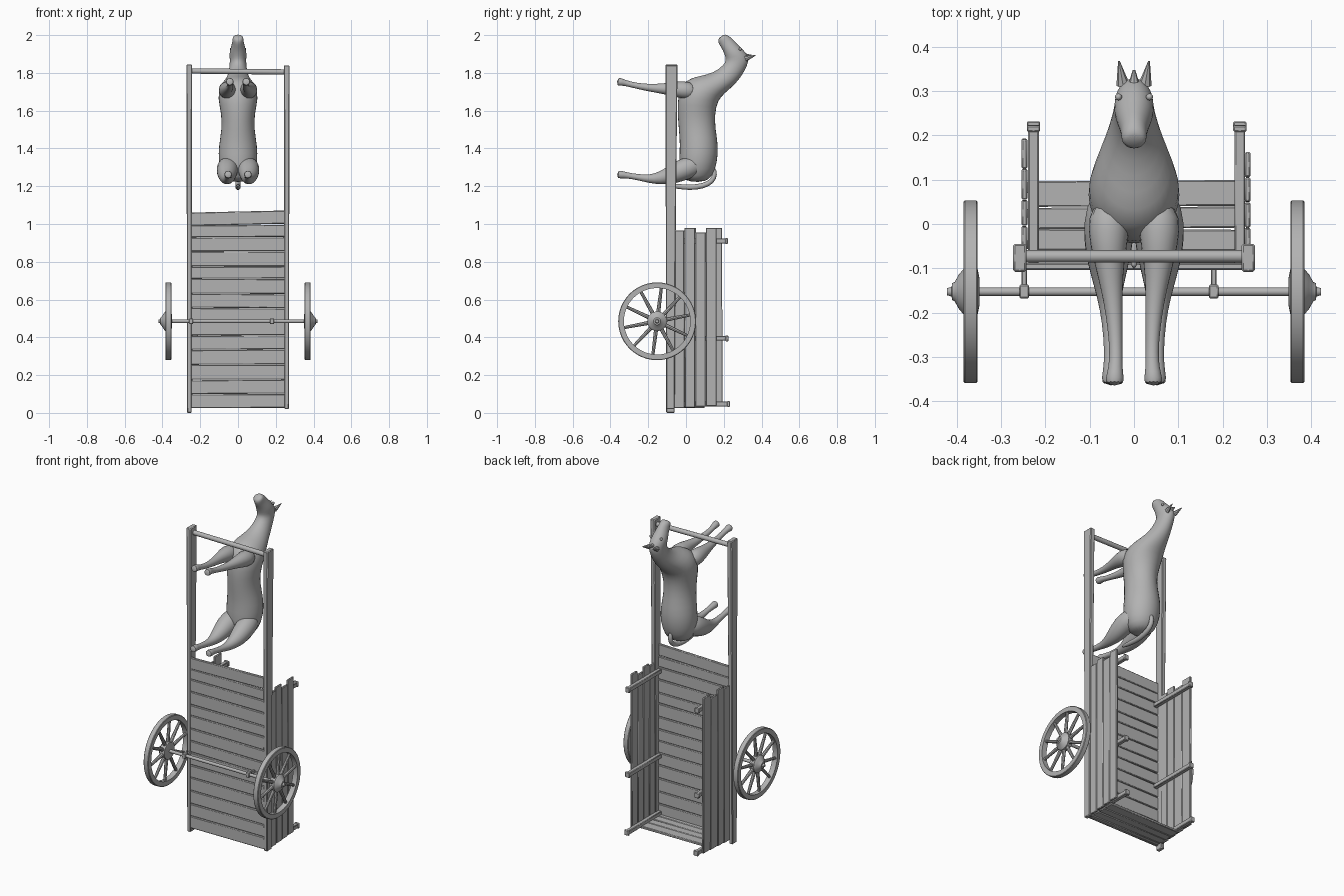
import bpy, bmesh, math, random
from mathutils import Vector, Matrix

if "Cube" in bpy.data.objects:
    bpy.data.objects.remove(bpy.data.objects["Cube"])

random.seed(4)
grey = bpy.data.materials.new("weathered_grey")
grey.diffuse_color = (0.45, 0.45, 0.45, 1)
grey.use_nodes = True
grey.node_tree.nodes["Principled BSDF"].inputs["Base Color"].default_value = grey.diffuse_color


def finish(name, bm, angle=40, bevel=0.0, subsurf=0):
    """Turn a bmesh into a shaded, named object."""
    bmesh.ops.recalc_face_normals(bm, faces=bm.faces)
    me = bpy.data.meshes.new(name)
    bm.to_mesh(me)
    bm.free()
    me.materials.append(grey)
    ob = bpy.data.objects.new(name, me)
    bpy.context.collection.objects.link(ob)
    if bevel:
        mod = ob.modifiers.new("soft_edges", 'BEVEL')
        mod.width, mod.segments = bevel, 1
    if subsurf:
        mod = ob.modifiers.new("smooth", 'SUBSURF')
        mod.levels = mod.render_levels = subsurf
    bpy.ops.object.select_all(action='DESELECT')
    ob.select_set(True)
    bpy.context.view_layer.objects.active = ob
    bpy.ops.object.shade_smooth_by_angle(angle=math.radians(angle))
    return ob


def box(name, lo, hi, bevel=0.003, tilt=0.0, axis='Y'):
    lo, hi = Vector(lo), Vector(hi)
    size = hi - lo
    m = (Matrix.Translation((lo + hi) / 2) @ Matrix.Rotation(tilt, 4, axis)
         @ Matrix.Diagonal((*size, 1)))
    bm = bmesh.new()
    bmesh.ops.create_cube(bm, size=1, matrix=m)
    return finish(name, bm, bevel=bevel)


def rod(name, a, b, r1, r2=None, sides=12):
    a, b = Vector(a), Vector(b)
    d = b - a
    m = Matrix.Translation((a + b) / 2) @ d.to_track_quat('Z', 'Y').to_matrix().to_4x4()
    bm = bmesh.new()
    bmesh.ops.create_cone(bm, cap_ends=True, segments=sides, radius1=r1,
                          radius2=r1 if r2 is None else r2, depth=d.length, matrix=m)
    return finish(name, bm)


def loft(name, rings, sides=16, subsurf=1):
    """Skin elliptical rings given as (centre, half axis u, half axis v)."""
    bm = bmesh.new()
    loops = []
    for c, u, v in rings:
        loops.append([bm.verts.new(c + u * math.cos(t) + v * math.sin(t))
                      for t in (math.tau * i / sides for i in range(sides))])
    for p, q in zip(loops, loops[1:]):
        for i in range(sides):
            j = (i + 1) % sides
            bm.faces.new((p[i], p[j], q[j], q[i]))
    bm.faces.new(loops[0])
    bm.faces.new(loops[-1])
    return finish(name, bm, angle=70, subsurf=subsurf)


def limb(name, path):
    """Tapered limb through (x, y, z, radius) points, bending in the side plane."""
    pts = [Vector(p[:3]) for p in path]
    rings = []
    for i, p in enumerate(path):
        t = pts[min(i + 1, len(pts) - 1)] - pts[max(i - 1, 0)]
        v = Vector((0, -t.z, t.y)).normalized() * p[3]
        rings.append((pts[i], Vector((p[3], 0, 0)), v))
    return loft(name, rings, sides=12)


def lathe(name, centre, profile, closed=False, sides=40):
    """Spin (x, radius) points about the x axis."""
    bm = bmesh.new()
    c = Vector(centre)
    loops = [[bm.verts.new(c + Vector((x, r * math.cos(t), r * math.sin(t))))
              for t in (math.tau * i / sides for i in range(sides))] for x, r in profile]
    pairs = list(zip(loops, loops[1:])) + ([(loops[-1], loops[0])] if closed else [])
    for p, q in pairs:
        for i in range(sides):
            j = (i + 1) % sides
            bm.faces.new((p[i], p[j], q[j], q[i]))
    if not closed:
        bm.faces.new(loops[0])
        bm.faces.new(loops[-1])
    return finish(name, bm)


# --- Cart: long shafts, tapered toward the tail end, and the cross bar
for s, z0, z1 in ((-1, 0.0, 1.845), (1, 0.02, 1.84)):
    x = 0.258 * s
    bm = bmesh.new()
    rings = [(z0, -0.105, -0.060, 0.012), (0.9, -0.107, -0.055, 0.013), (z1, -0.108, -0.045, 0.015)]
    loops = [[bm.verts.new((x + dx * w, y, z)) for dx, y in ((-1, a), (1, a), (1, b), (-1, b))]
             for z, a, b, w in rings]
    for p, q in zip(loops, loops[1:]):
        for i in range(4):
            bm.faces.new((p[i], p[(i + 1) % 4], q[(i + 1) % 4], q[i]))
    bm.faces.new(loops[0])
    bm.faces.new(loops[-1])
    finish("shaft", bm, bevel=0.004)
rod("cross_bar", (-0.255, -0.073, 1.81), (0.255, -0.073, 1.805), 0.014)

# Floor planks across the bed
edges = [0.025, 0.1, 0.175, 0.255, 0.335, 0.41, 0.485, 0.555, 0.63, 0.71, 0.775, 0.855, 0.93, 0.995, 1.067]
for i, (a, b) in enumerate(zip(edges, edges[1:])):
    tilt = -0.022 if i == 13 else random.uniform(-0.008, 0.008)
    box("floor_plank", (-0.25, -0.104, a + 0.001), (0.25, -0.088, b - 0.001), 0.004, tilt)

# End board planks
for a, b in ((-0.088, -0.062), (-0.06, -0.012), (-0.01, 0.038), (0.04, 0.098)):
    box("end_plank", (-0.24, a, 0.025), (0.245, b, 0.04), 0.003, random.uniform(-0.008, 0.008), 'Z')

# Side planks and the stakes holding them
sides = {1: (0.250, 0.263, (-0.066, -0.008, 0.049, 0.105, 0.163)),
         -1: (-0.254, -0.241, (-0.06, -0.004, 0.055, 0.125, 0.193))}
tops = (0.965, 0.98, 0.955, 0.98)
for s, (x0, x1, ys) in sides.items():
    for k in range(4):
        box("side_plank", (x0, ys[k] + 0.001, 0.025 + 0.004 * k), (x1, ys[k + 1] - 0.001, tops[k]),
            0.003, random.uniform(-0.003, 0.003), 'X')
    xc = 0.239 if s > 0 else -0.227
    for z, y1 in ((0.91, 0.22), (0.395, 0.222), (0.047, 0.23)):
        box("side_stake", (xc - 0.012, -0.09, z - 0.013), (xc + 0.012, y1, z + 0.013), 0.003)
        box("stake_head", (xc - 0.015, y1 - 0.012, z - 0.016), (xc + 0.015, y1 + 0.002, z + 0.016), 0.003)

# --- Axle with its two hangers
AY, AZ = -0.153, 0.485
rod("axle", (-0.41, AY, AZ), (0.41, AY, AZ), 0.0095, sides=16)
for x in (-0.248, 0.18):
    box("axle_bracket", (x - 0.011, AY - 0.015, AZ - 0.015), (x + 0.011, AY + 0.016, AZ + 0.015))
    box("axle_hanger", (x - 0.006, AY, AZ - 0.01), (x + 0.006, -0.09, AZ + 0.01), 0.002)

# --- Spoked wheels
for s in (-1, 1):
    c = (0.369 * s, AY, AZ)
    lathe("wheel_rim", c, [(-0.016, 0.176), (-0.016, 0.203), (-0.013, 0.206), (0.013, 0.206),
                           (0.016, 0.203), (0.016, 0.176)], closed=True, sides=48)
    lathe("wheel_hub", c, [(s * x, r) for x, r in ((-0.02, 0.03), (-0.016, 0.05), (0.015, 0.052),
                           (0.026, 0.04), (0.036, 0.022), (0.042, 0.019), (0.043, 0.011), (0.053, 0.008))], sides=24)
    for k in range(10):
        t = math.tau * (k + 0.3) / 10
        d = Vector((0, math.cos(t), math.sin(t)))
        rod("wheel_spoke", Vector(c) + d * 0.04, Vector(c) + d * 0.18, 0.011, 0.008, 8)

# --- Horse: body, neck and head from (back y, z, belly y, z, half width)
outline = [
    (0.10, 1.222, 0.03, 1.222, 0.040), (0.145, 1.255, -0.03, 1.24, 0.085),
    (0.168, 1.33, -0.04, 1.33, 0.107), (0.174, 1.41, -0.033, 1.42, 0.104),
    (0.158, 1.50, -0.04, 1.50, 0.088), (0.154, 1.58, -0.047, 1.59, 0.089),
    (0.17, 1.655, -0.047, 1.68, 0.111), (0.21, 1.695, -0.012, 1.765, 0.098),
    (0.258, 1.735, 0.07, 1.783, 0.070), (0.298, 1.785, 0.145, 1.80, 0.052),
    (0.326, 1.84, 0.197, 1.84, 0.045), (0.338, 1.882, 0.212, 1.865, 0.044),
    (0.305, 1.922, 0.207, 1.888, 0.047), (0.266, 1.958, 0.195, 1.92, 0.037),
    (0.241, 1.987, 0.175, 1.95, 0.029), (0.216, 2.003, 0.168, 1.97, 0.030),
    (0.198, 2.003, 0.175, 1.985, 0.020)]
loft("horse_body", [(Vector((0, (a + c) / 2, (b + d) / 2)), Vector((w, 0, 0)),
                     Vector((0, (a - c) / 2, (b - d) / 2))) for a, b, c, d, w in outline])

for s in (-1, 1):
    limb("front_leg", [(s * x, y, z, r) for x, y, z, r in (
        (0.055, 0.05, 1.70, 0.045), (0.058, -0.02, 1.712, 0.050), (0.056, -0.09, 1.715, 0.034),
        (0.050, -0.15, 1.718, 0.025), (0.045, -0.20, 1.722, 0.020), (0.041, -0.27, 1.733, 0.015),
        (0.041, -0.315, 1.745, 0.016), (0.043, -0.335, 1.750, 0.018), (0.044, -0.366, 1.755, 0.026))])
    limb("hind_leg", [(s * x, y, z, r) for x, y, z, r in (
        (0.050, 0.08, 1.32, 0.050), (0.056, 0.0, 1.295, 0.062), (0.058, -0.06, 1.268, 0.055),
        (0.058, -0.11, 1.248, 0.043), (0.056, -0.17, 1.238, 0.027), (0.054, -0.22, 1.242, 0.019),
        (0.052, -0.29, 1.254, 0.015), (0.052, -0.33, 1.260, 0.018), (0.052, -0.366, 1.264, 0.026))])
    # Ears and eyes
    rod("ear", (s * 0.025, 0.315, 1.875), (s * 0.034, 0.368, 1.893), 0.015, 0.002, 8)
    bm = bmesh.new()
    bmesh.ops.create_uvsphere(bm, u_segments=10, v_segments=6, radius=0.008,
                              matrix=Matrix.Translation((s * 0.035, 0.287, 1.926)))
    finish("eye", bm, angle=80)

rod("forelock", (0, 0.315, 1.89), (0, 0.348, 1.893), 0.013, 0.003, 8)

# Tail hanging behind the rump
limb("tail", [(0, 0.145, 1.30, 0.010), (0, 0.155, 1.265, 0.014), (0, 0.14, 1.225, 0.015),
              (0, 0.09, 1.20, 0.015), (0, 0.02, 1.192, 0.015), (0, -0.05, 1.20, 0.014), (0, -0.105, 1.205, 0.006)])
